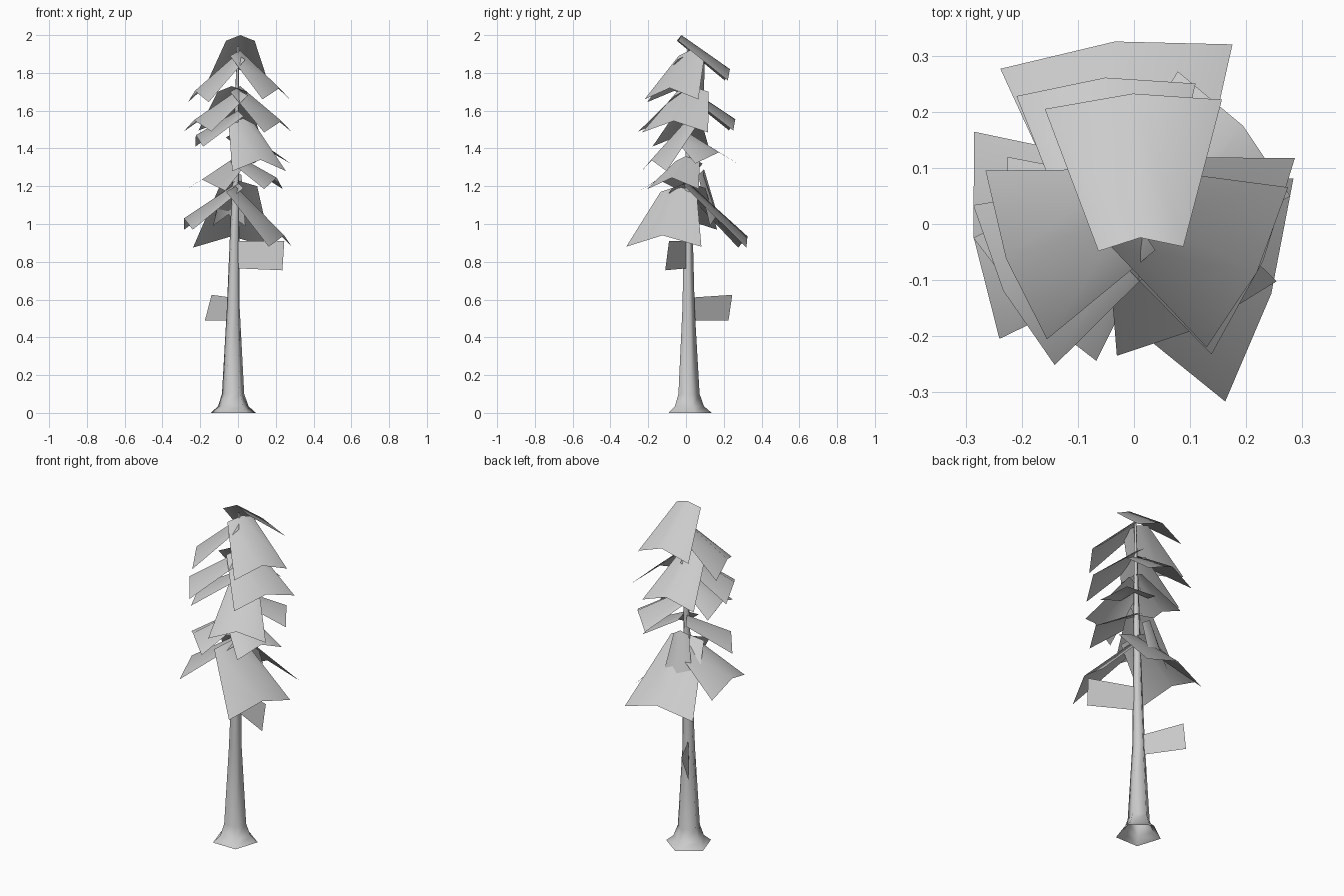
import bpy
from math import radians
from mathutils import Matrix, Vector

if "Cube" in bpy.data.objects:
    bpy.data.objects.remove(bpy.data.objects["Cube"])


def make(name, verts, faces, smooth=True):
    me = bpy.data.meshes.new(name)
    me.from_pydata(verts, [], faces)
    for p in me.polygons:
        p.use_smooth = smooth
    ob = bpy.data.objects.new(name, me)
    bpy.context.collection.objects.link(ob)
    return ob


def turned(v, degrees):
    return Matrix.Rotation(radians(degrees), 3, 'Z') @ Vector(v)


# Five-sided tapering trunk with flared foot: x offset, radius, height
rings = [(-.025, .126, 0), (-.025, .085, .035), (-.026, .062, .1),
         (-.025, .036, .55), (-.015, .022, 1.1), (0, .006, 1.94)]
N = 5
tv = [turned((r, 0, z), -54 + 72 * i) + Vector((x, .01, 0))
      for x, r, z in rings for i in range(N)]
tf = [(k * N + i, k * N + (i + 1) % N, (k + 1) * N + (i + 1) % N, (k + 1) * N + i)
      for k in range(len(rings) - 1) for i in range(N)]
make("trunk", tv, tf)


# Drooping branch sheet creased along its middle, narrow at the trunk
def branch(name, angle, reach, half, tip, root, side=0, start=-.02):
    rh = half * .48
    verts = [(start, side - rh, root - .03), (start + .02, side, root), (start, side + rh, root - .03),
             (reach, side - half, tip), (reach * 1.09, side, tip + .06), (reach, side + half, tip)]
    make(name, [turned(v, angle) for v in verts], [(0, 3, 4, 1), (1, 4, 5, 2)])


# Tiers from the crown down: angle, reach, half width, tip height, root height, side shift
tiers = {
    "crown": [(93, .213, .158, 1.76, 2.0, -.01, -.045), (200, .216, .16, 1.645, 1.90, -.02),
              (-27, .215, .16, 1.66, 1.92, .023)],
    "second": [(207, .24, .16, 1.49, 1.71), (-23, .218, .19, 1.485, 1.73, .03),
               (94, .242, .16, 1.495, 1.73, .033)],
    "third": [(-65, .2, .157, 1.28, 1.56, .03), (42, .24, .15, 1.32, 1.49),
              (188, .207, .15, 1.41, 1.60)],
    "fourth": [(225, .22, .155, 1.175, 1.35, -.03), (-20, .2, .145, 1.185, 1.36)],
    "lowest": [(96, .3, .208, .875, 1.23), (187, .263, .186, .97, 1.22, -.012),
               (-17, .248, .208, .88, 1.2, -.047)],
}
for tier, rows in tiers.items():
    for i, row in enumerate(rows):
        branch(f"{tier}_branch_{i + 1}", *row)

# Small steep inner branch at the back
branch("inner_branch", 107, .16, .09, .99, 1.29, 0, .08)

# Two flat upright twigs on the bare trunk
make("twig_upper", [(0, 0, .91), (.245, -.09, .91), (.235, -.11, .755), (0, 0, .765)],
     [(0, 1, 2, 3)], False)
make("twig_lower", [(-.03, .02, .61), (-.14, .245, .625), (-.175, .225, .49), (-.04, .03, .49)],
     [(0, 1, 2, 3)], False)
